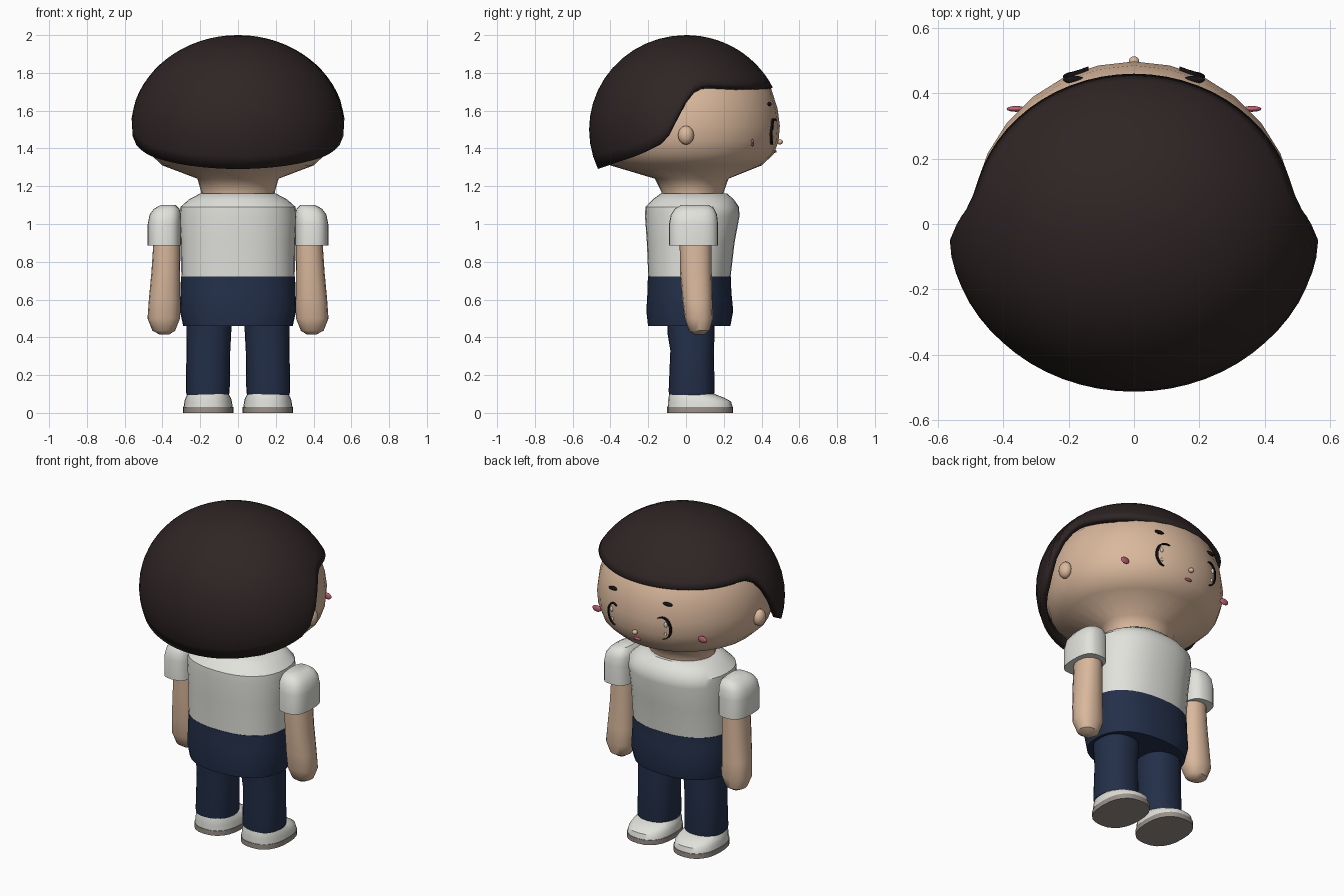
import bpy, bmesh, math
from mathutils import Vector

cube = bpy.data.objects.get("Cube")
if cube:
    bpy.data.objects.remove(cube, do_unlink=True)


def material(name, r, g, b):
    m = bpy.data.materials.new(name)
    m.use_nodes = True
    m.diffuse_color = (r, g, b, 1)
    m.node_tree.nodes["Principled BSDF"].inputs["Base Color"].default_value = (r, g, b, 1)
    return m


skin = material("skin", .70, .48, .335)
hair_mat = material("dark brown hair", .028, .018, .018)
white = material("white cloth", .76, .76, .72)
navy = material("navy cloth", .017, .029, .068)
sole_mat = material("taupe sole", .32, .28, .25)
black = material("black", .008, .006, .007)
pink = material("pink", .52, .12, .17)


def finish(bm, name, mat, angle=40):
    bmesh.ops.recalc_face_normals(bm, faces=bm.faces)
    mesh = bpy.data.meshes.new(name)
    bm.to_mesh(mesh)
    bm.free()
    mesh.materials.append(mat)
    ob = bpy.data.objects.new(name, mesh)
    bpy.context.collection.objects.link(ob)
    bpy.ops.object.select_all(action="DESELECT")
    ob.select_set(True)
    bpy.context.view_layer.objects.active = ob
    bpy.ops.object.shade_smooth_by_angle(angle=math.radians(angle))
    return ob


def loft(name, rings, mat, n=24, power=2.0, angle=40):
    """Stack of superellipse rings given as (z, cx, cy, rx, ry)."""
    bm = bmesh.new()
    loops = []
    for z, cx, cy, rx, ry in rings:
        loop = []
        for i in range(n):
            a = 2 * math.pi * i / n
            c, s = math.cos(a), math.sin(a)
            x = math.copysign(abs(c) ** (2 / power), c)
            y = math.copysign(abs(s) ** (2 / power), s)
            loop.append(bm.verts.new((cx + rx * x, cy + ry * y, z)))
        loops.append(loop)
    for a, b in zip(loops, loops[1:]):
        for i in range(n):
            j = (i + 1) % n
            bm.faces.new((a[i], a[j], b[j], b[i]))
    bm.faces.new(loops[0])
    bm.faces.new(loops[-1])
    return finish(bm, name, mat, angle)


def ball(name, centre, size, mat, segments=12):
    bm = bmesh.new()
    bmesh.ops.create_uvsphere(bm, u_segments=segments, v_segments=8, radius=1)
    bmesh.ops.scale(bm, vec=size, verts=bm.verts)
    bmesh.ops.translate(bm, vec=centre, verts=bm.verts)
    return finish(bm, name, mat, 80)


def interp(points, v):
    if v <= points[0][0]:
        return points[0][1]
    for (a, fa), (b, fb) in zip(points, points[1:]):
        if v <= b:
            return fa + (fb - fa) * (v - a) / (b - a)
    return points[-1][1]


# Head and neck in one lathe
HEAD = [(1.25, .25), (1.31, .40), (1.37, .465), (1.44, .49), (1.52, .497),
        (1.61, .485), (1.72, .45), (1.82, .36), (1.90, .22), (1.94, .05)]
neck = [(1.10, 0, .035, .19, .16), (1.17, 0, .035, .195, .165), (1.24, 0, .03, .215, .195)]
loft("head", neck + [(z, 0, 0, r, r) for z, r in HEAD[1:]], skin, n=28, angle=60)


def face_y(x, z):
    return math.sqrt(interp(HEAD, z) ** 2 - x * x)


# Hair cap: ellipsoid cut along a swept rim, low behind and high over the face
RIM = [(-.47, 1.29), (-.25, 1.365), (-.14, 1.42), (-.10, 1.465), (-.05, 1.56),
       (0, 1.655), (.05, 1.72), (.10, 1.742), (.46, 1.722)]
CENTRE, RX, RY, RZ = 1.5, .57, .513, .5
bm = bmesh.new()
pole = bm.verts.new((0, 0, CENTRE + RZ))
columns = []
COLS, ROWS = 64, 14
for i in range(COLS):
    a = 2 * math.pi * i / COLS
    z = 1.5
    for _ in range(40):
        f = math.sqrt(max(0, 1 - ((z - CENTRE) / RZ) ** 2))
        z = .5 * z + .5 * interp(RIM, RY * f * math.cos(a))
    end = math.acos((z - CENTRE) / RZ)
    column = [pole]
    for k in range(1, ROWS + 1):
        t = end * k / ROWS
        r = math.sin(t)
        column.append(bm.verts.new((RX * r * math.sin(a), RY * r * math.cos(a),
                                    CENTRE + RZ * math.cos(t))))
    columns.append(column)
for i, a in enumerate(columns):
    b = columns[(i + 1) % COLS]
    bm.faces.new((pole, a[1], b[1]))
    for k in range(1, ROWS):
        bm.faces.new((a[k], a[k + 1], b[k + 1], b[k]))
hair = finish(bm, "hair", hair_mat, 50)
shell = hair.modifiers.new("thickness", "SOLIDIFY")
shell.thickness = .04
shell.offset = -1

# Shirt and hips
loft("shirt", [(.72, 0, .018, .30, .218), (.90, 0, .025, .303, .232),
               (1.04, 0, .033, .31, .25), (1.09, 0, .033, .305, .248),
               (1.13, 0, .038, .26, .215), (1.162, 0, .042, .20, .175)], white, n=32, power=2.3)
loft("hips", [(.46, 0, .017, .29, .218), (.54, 0, .02, .308, .23),
              (.64, 0, .018, .305, .222), (.722, 0, .018, .302, .22)], navy, n=32, power=2.3)

# Paired limbs, shoes, ears and face details
for side, s in (("left", 1), ("right", -1)):
    loft(side + "_sleeve", [(.885, s * .39, .04, .088, .13), (1.0, s * .39, .04, .088, .13),
                            (1.05, s * .385, .042, .083, .122), (1.08, s * .378, .045, .068, .105),
                            (1.10, s * .37, .048, .04, .075)], white, power=2.8)
    loft(side + "_arm", [(.415, s * .39, .07, .025, .025), (.435, s * .393, .07, .06, .055),
                         (.50, s * .393, .068, .086, .075), (.60, s * .389, .06, .083, .08),
                         (.75, s * .382, .052, .076, .084), (.95, s * .375, .05, .07, .084)],
         skin, n=16, power=2.3)
    loft(side + "_leg", [(.095, s * .16, .03, .112, .118), (.115, s * .16, .03, .116, .122),
                         (.33, s * .157, .032, .116, .115), (.42, s * .154, .027, .118, .125),
                         (.55, s * .152, .025, .12, .125)], navy, power=2.3)
    loft(side + "_sole", [(0, s * .158, .075, .133, .175), (.03, s * .158, .075, .133, .175)],
         sole_mat, power=2.4)
    loft(side + "_shoe", [(.03, s * .158, .075, .13, .172), (.06, s * .158, .072, .126, .167),
                          (.08, s * .158, .055, .12, .148), (.10, s * .158, .032, .108, .12)],
         white, power=2.4)
    ball(side + "_ear", (s * .50, 0, 1.47), (.035, .042, .05), skin)
    ball(side + "_cheek", (s * .36, .352, 1.43), (.03, .009, .02), pink)
    ball(side + "_brow", (s * .185, face_y(.185, 1.635) + .002, 1.635), (.033, .012, .011), black)

    # Eye outline: crescent following the face, thick at the outer side
    bm = bmesh.new()
    rows = []
    for i in range(17):
        u = i / 16
        a = math.radians(120 - 210 * u)
        w = .002 + .009 * math.sin(math.pi * u)
        row = []
        for d, lift in ((0, .009), (w, .009), (w, -.01), (0, -.01)):
            x = .165 + (.052 - d) * math.cos(a)
            z = 1.49 + (.07 - d) * math.sin(a)
            row.append(bm.verts.new((s * x, face_y(x, z) + lift, z)))
        rows.append(row)
    for p, q in zip(rows, rows[1:]):
        for k in range(4):
            bm.faces.new((p[k], p[(k + 1) % 4], q[(k + 1) % 4], q[k]))
    bm.faces.new(rows[0])
    bm.faces.new(rows[-1])
    finish(bm, side + "_eye_outline", black)
    for label, x, z, r in (("upper", .185, 1.515, .016), ("lower", .18, 1.455, .011)):
        ball(side + "_eye_glint_" + label, (s * x, face_y(x, z), z), (r * .7, .005, r), white)

ball("nose", (0, .497, 1.435), (.016, .016, .014), skin)
ball("mouth", (0, face_y(0, 1.385), 1.385), (.025, .01, .008), pink)
